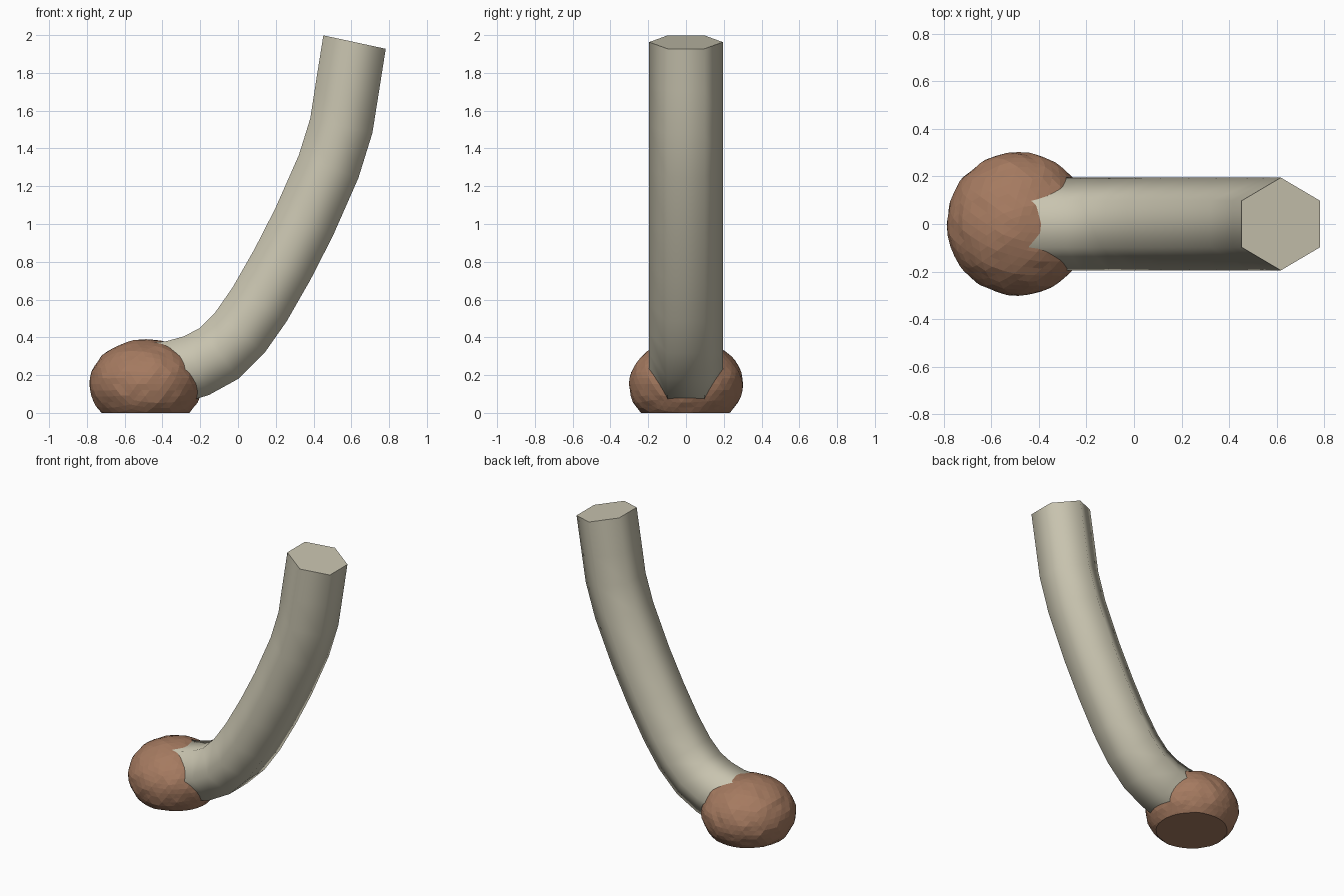
import bpy, bmesh, math
from mathutils import Vector, noise

if "Cube" in bpy.data.objects:
    bpy.data.objects.remove(bpy.data.objects["Cube"])


def material(name, rgb):
    m = bpy.data.materials.new(name)
    m.use_nodes = True
    m.diffuse_color = (*rgb, 1)
    m.node_tree.nodes["Principled BSDF"].inputs["Base Color"].default_value = (*rgb, 1)
    return m


def add_object(name, bm, mat):
    bmesh.ops.recalc_face_normals(bm, faces=bm.faces)
    mesh = bpy.data.meshes.new(name)
    bm.to_mesh(mesh)
    bm.free()
    mesh.materials.append(mat)
    ob = bpy.data.objects.new(name, mesh)
    bpy.context.collection.objects.link(ob)
    return ob


bone = material("pale bone", (0.58, 0.55, 0.43))
clay = material("brown clay", (0.376, 0.195, 0.117))

# Curved stalk: hexagon swept along a bent centre line
path = [Vector((x, 0, z)) for x, z in (
    (-0.42, 0.205), (-0.34, 0.215), (-0.22, 0.25), (-0.1, 0.315),
    (0.01, 0.425), (0.115, 0.575), (0.235, 0.785), (0.35, 1.01),
    (0.48, 1.305), (0.547, 1.52), (0.58, 1.73), (0.617, 1.963))]
RADIUS, SIDES = 0.195, 6
bm = bmesh.new()
rings = []
for i, p in enumerate(path):
    tangent = (path[min(i + 1, len(path) - 1)] - path[max(i - 1, 0)]).normalized()
    if i == len(path) - 1:
        tangent = Vector((0.21, 0, 0.978))
    across = Vector((0, 1, 0)).cross(tangent)
    ring = []
    for k in range(SIDES):
        a = math.tau * k / SIDES
        ring.append(bm.verts.new(
            p + RADIUS * (math.cos(a) * Vector((0, 1, 0)) + math.sin(a) * across)))
    rings.append(ring)
for a, b in zip(rings, rings[1:]):
    for k in range(SIDES):
        n = (k + 1) % SIDES
        bm.faces.new((a[k], a[n], b[n], b[k]))
bm.faces.new(rings[0])
bm.faces.new(rings[-1])
stalk = add_object("curved_stalk", bm, bone)
bpy.ops.object.select_all(action='DESELECT')
stalk.select_set(True)
bpy.context.view_layer.objects.active = stalk
bpy.ops.object.shade_smooth_by_angle(angle=math.radians(65))

# Lumpy base: faceted squashed ball with a flat underside
bm = bmesh.new()
bmesh.ops.create_icosphere(bm, subdivisions=4, radius=1)
for v in bm.verts:
    bump = 1 + 0.025 * noise.noise(v.co * 4) + 0.012 * noise.noise(v.co * 11)
    v.co = Vector((v.co.x * 0.3 - 0.487, v.co.y * 0.302, v.co.z * 0.238)) * 1
    centre = Vector((-0.487, 0, 0))
    v.co = centre + (v.co - centre) * bump + Vector((0, 0, 0.152))
cut = bmesh.ops.bisect_plane(bm, geom=bm.verts[:] + bm.edges[:] + bm.faces[:],
                             plane_co=(0, 0, 0), plane_no=(0, 0, 1), clear_inner=True)
rim = [e for e in cut["geom_cut"] if isinstance(e, bmesh.types.BMEdge)]
bmesh.ops.contextual_create(bm, geom=rim)
add_object("lumpy_base", bm, clay)
